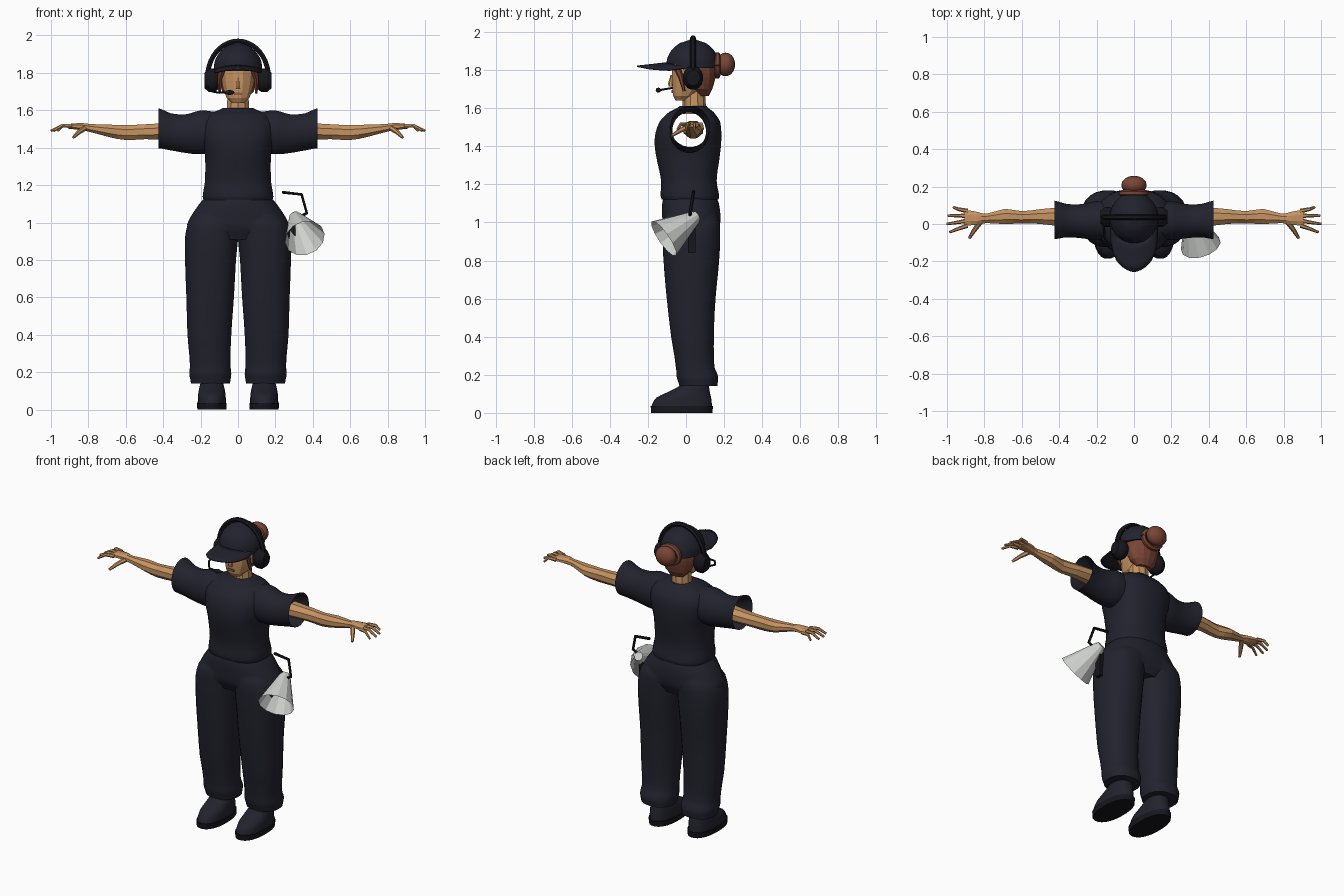
import bpy, bmesh, math
from mathutils import Vector

if "Cube" in bpy.data.objects:
    bpy.data.objects.remove(bpy.data.objects["Cube"])


def material(name, r, g, b):
    m = bpy.data.materials.new(name)
    m.use_nodes = True
    m.diffuse_color = (r, g, b, 1)
    bsdf = m.node_tree.nodes["Principled BSDF"]
    bsdf.inputs["Base Color"].default_value = (r, g, b, 1)
    bsdf.inputs["Roughness"].default_value = 0.8
    return m


NAVY = material("navy cloth", .016, .016, .027)
BLACK = material("black plastic", .008, .008, .012)
SKIN = material("tan skin", .56, .29, .12)
HAIR = material("auburn hair", .19, .06, .035)
LIPS = material("muted lips", .32, .10, .06)
GREY = material("pale grey", .62, .64, .62)
smooth_parts = []


def finish(name, bm, mat, smooth):
    bmesh.ops.recalc_face_normals(bm, faces=bm.faces)
    mesh = bpy.data.meshes.new(name)
    bm.to_mesh(mesh)
    bm.free()
    mesh.materials.append(mat)
    obj = bpy.data.objects.new(name, mesh)
    bpy.context.collection.objects.link(obj)
    if smooth:
        smooth_parts.append(obj)
    return obj


def refine(rows, steps):
    """Catmull-Rom interpolation between the given rings."""
    rows = [Vector(r) for r in rows]
    out = []
    for i in range(len(rows) - 1):
        a, b, c, d = rows[max(i - 1, 0)], rows[i], rows[i + 1], rows[min(i + 2, len(rows) - 1)]
        for k in range(steps):
            t = k / steps
            row = b + (c - a) * (t / 2) + (a * 2 - b * 5 + c * 4 - d) * (t * t / 2) \
                + (b * 3 - a - c * 3 + d) * (t ** 3 / 2)
            row[0] = b[0] + (c[0] - b[0]) * t
            out.append(row)
    return out + [rows[-1]]


def loft(name, rows, mat, axis="z", sides=24, power=2, steps=3, side=1, caps=True, smooth=True):
    """Rings of (position, centre u, centre v, radius u, radius v) along an axis."""
    bm = bmesh.new()
    rings = []
    for p, cu, cv, ru, rv in refine(rows, steps):
        ring = []
        for i in range(sides):
            a = math.tau * (i + .5) / sides
            c, s = math.cos(a), math.sin(a)
            u = cu + ru * math.copysign(abs(c) ** (2 / power), c)
            v = cv + rv * math.copysign(abs(s) ** (2 / power), s)
            co = (u, v, p) if axis == "z" else (p, u, v)
            ring.append(bm.verts.new((co[0] * side, co[1], co[2])))
        rings.append(ring)
    for lo, hi in zip(rings, rings[1:]):
        for i in range(sides):
            j = (i + 1) % sides
            bm.faces.new((lo[i], lo[j], hi[j], hi[i]))
    if caps:
        bm.faces.new(rings[0])
        bm.faces.new(rings[-1])
    return finish(name, bm, mat, smooth)


def tube(name, points, radius, mat, taper=1.0, side=1):
    """Round rod through points, converted to a mesh."""
    curve = bpy.data.curves.new(name, "CURVE")
    curve.dimensions = "3D"
    curve.bevel_depth = radius
    curve.bevel_resolution = 1
    curve.use_fill_caps = True
    line = curve.splines.new("POLY")
    line.points.add(len(points) - 1)
    for i, (x, y, z) in enumerate(points):
        line.points[i].co = (x * side, y, z, 1)
        line.points[i].radius = 1 + (taper - 1) * i / (len(points) - 1)
    temp = bpy.data.objects.new(name, curve)
    bm = bmesh.new()
    bpy.context.collection.objects.link(temp)
    bpy.context.view_layer.update()
    mesh = bpy.data.meshes.new_from_object(temp.evaluated_get(bpy.context.evaluated_depsgraph_get()))
    bm.from_mesh(mesh)
    bpy.data.objects.remove(temp)
    bpy.data.meshes.remove(mesh)
    return finish(name, bm, mat, True)


def ball(name, centre, radii, mat, smooth=True):
    bm = bmesh.new()
    bmesh.ops.create_uvsphere(bm, u_segments=16, v_segments=10, radius=1)
    bmesh.ops.scale(bm, vec=radii, verts=bm.verts)
    bmesh.ops.translate(bm, vec=centre, verts=bm.verts)
    return finish(name, bm, mat, smooth)


def box(name, centre, size, mat):
    bm = bmesh.new()
    bmesh.ops.create_cube(bm, size=1)
    bmesh.ops.scale(bm, vec=size, verts=bm.verts)
    bmesh.ops.translate(bm, vec=centre, verts=bm.verts)
    return finish(name, bm, mat, False)


def unite(base, others):
    bpy.context.view_layer.objects.active = base
    for other in others:
        mod = base.modifiers.new("join", "BOOLEAN")
        mod.operation, mod.solver, mod.object = "UNION", "EXACT", other
        bpy.ops.object.modifier_apply(modifier=mod.name)
        smooth_parts.remove(other)
        bpy.data.objects.remove(other)


# Trousers
LEG = [(.14, .147, .065, .105, .10), (.19, .148, .06, .113, .11), (.24, .149, .048, .109, .102),
       (.4, .153, .034, .118, .113), (.6, .149, .027, .128, .129), (.8, .147, .028, .137, .147),
       (.92, .141, .028, .143, .152), (1.0, .128, .028, .138, .15), (1.06, .1, .028, .12, .13)]
PELVIS = [(.91, 0, .028, .2, .12), (.97, 0, .028, .272, .148), (1.03, 0, .028, .255, .154),
          (1.1, 0, .024, .208, .15), (1.15, 0, .02, .17, .135)]
trousers = loft("trousers", PELVIS, NAVY, power=2.3)
unite(trousers, [loft("leg", LEG, NAVY, power=2.3, side=s) for s in (1, -1)])

# Shirt with open sleeves and hem
TORSO = [(1.12, 0, .022, .186, .15), (1.14, 0, .02, .19, .155), (1.22, 0, .015, .178, .147),
         (1.36, 0, .01, .178, .17), (1.45, 0, .011, .198, .176), (1.53, 0, .02, .2, .16),
         (1.58, 0, .028, .16, .118), (1.612, 0, .038, .08, .07)]
SLEEVE = [(.1, .02, 1.485, .10, .105), (.2, .018, 1.482, .105, .118), (.28, .015, 1.475, .092, .104),
          (.36, .018, 1.485, .09, .1), (.425, .022, 1.504, .104, .108)]
shirt = loft("shirt", TORSO, NAVY, power=2.4)
unite(shirt, [loft("sleeve", SLEEVE, NAVY, axis="x", side=s) for s in (1, -1)])
bm = bmesh.new()
bm.from_mesh(shirt.data)
ends = [f for f in bm.faces if all(abs(v.co.x) > .42 for v in f.verts)
        or all(v.co.z < 1.125 for v in f.verts)]
bmesh.ops.delete(bm, geom=ends, context="FACES_ONLY")
bm.to_mesh(shirt.data)
bm.free()

# Shoes, arms and hands
SOLE = [(0, .14, -.022, .078, .162), (.035, .14, -.022, .08, .165)]
UPPER = [(.035, .14, -.022, .076, .16), (.08, .14, -.012, .074, .145), (.115, .14, .02, .068, .105),
         (.145, .14, .045, .06, .075), (.2, .14, .055, .055, .06)]
ARM = [(.37, .038, 1.488, .056, .048), (.5, .04, 1.485, .043, .043), (.6, .036, 1.481, .035, .043),
       (.69, .04, 1.49, .044, .036), (.79, .03, 1.505, .027, .023), (.84, .031, 1.513, .037, .021),
       (.905, .033, 1.514, .046, .014)]
for s, label in ((1, "left"), (-1, "right")):
    loft(label + "_shoe_sole", SOLE, BLACK, power=2.3, steps=1, side=s)
    loft(label + "_shoe", UPPER, NAVY, power=2.2, side=s)
    loft(label + "_arm", ARM, SKIN, axis="x", sides=8, steps=2, side=s, smooth=False)
    for i in range(4):
        y, reach = .07 - .026 * i, (.965, .995, 1.0, .985)[i]
        spread = y * 1.7 - .03
        tube(label + "_finger", [(.89, y, 1.515), (.94, (y + spread) / 2, 1.518), (reach, spread, 1.49)],
             .0125, SKIN, .55, s)
    tube(label + "_thumb", [(.82, .015, 1.505), (.855, -.035, 1.48), (.88, -.075, 1.455)], .016, SKIN, .5, s)

# Head and neck
HEAD = [(1.64, 0, -.025, .036, .03), (1.665, 0, -.008, .062, .062), (1.72, 0, .02, .083, .095),
        (1.8, 0, .03, .095, .106), (1.88, 0, .03, .09, .1)]
loft("neck", [(1.57, 0, .045, .066, .062), (1.72, 0, .04, .056, .058)], SKIN, sides=10, steps=1, smooth=False)
loft("head", HEAD, SKIN, sides=12, steps=2, power=2.2, smooth=False)
loft("nose", [(1.715, 0, -.08, .014, .012), (1.73, 0, -.08, .013, .014), (1.775, 0, -.075, .007, .006)],
     SKIN, sides=6, steps=1, smooth=False)
box("lips", (0, -.073, 1.688), (.044, .008, .014), LIPS)

# Hair
HAIR_ROWS = [(1.665, 0, .09, .05, .03), (1.7, 0, .083, .086, .055), (1.76, 0, .07, .104, .085),
             (1.81, 0, .052, .11, .112), (1.87, 0, .04, .105, .115)]
loft("hair", HAIR_ROWS, HAIR, sides=14, steps=2, smooth=False)
for s in (1, -1):
    tube("side_lock", [(.082, -.055, 1.83), (.098, -.03, 1.77), (.098, -.01, 1.69)], .021, HAIR, .35, s)
ball("hair_bun", (0, .208, 1.83), (.068, .05, .062), HAIR)
tube("bun_band", [(.066 * math.cos(a), .165, 1.825 + .055 * math.sin(a))
                  for a in [math.tau * i / 16 for i in range(17)]], .016, HAIR)

# Cap with curved brim
DOME = [(1.81, 0, .033, .13, .138), (1.86, 0, .034, .126, .134), (1.905, 0, .035, .103, .112),
        (1.942, 0, .036, .064, .07), (1.962, 0, .037, .012, .012)]
loft("cap", DOME, NAVY)
bm = bmesh.new()
grid = []
for j in range(5):
    t, row = j / 4, []
    for i in range(17):
        u = i / 8 - 1
        back = .033 - .13 * math.sqrt(1 - u * u)
        front = -.257 + .09 * abs(u) ** 1.7 + .08 * u ** 8
        row.append(bm.verts.new((.127 * u, back + (front - back) * t, 1.842 - .018 * t - .022 * u * u)))
    grid.append(row)
for a, b in zip(grid, grid[1:]):
    for i in range(16):
        bm.faces.new((a[i], a[i + 1], b[i + 1], b[i]))
brim = finish("cap_brim", bm, NAVY, True)
brim.modifiers.new("thickness", "SOLIDIFY").thickness = .008

# Headset
CUP = [(.108, .037, 1.76, .042, .05), (.125, .037, 1.76, .054, .064),
       (.155, .037, 1.76, .054, .064), (.18, .037, 1.76, .036, .042)]
for s in (1, -1):
    loft("ear_cup", CUP, BLACK, axis="x", sides=16, steps=1, side=s)
tube("headband", [(.163 * math.cos(a), .037, 1.775 + .195 * math.sin(a))
                  for a in [math.pi * i / 20 for i in range(21)]], .015, BLACK)
tube("microphone_boom", [(-.165, .01, 1.73), (-.155, -.08, 1.705), (-.11, -.14, 1.695), (-.05, -.145, 1.695)],
     .006, BLACK)
ball("microphone", (-.045, -.145, 1.695), (.026, .014, .013), BLACK)

# Megaphone hanging at the hip
throat, mouth = Vector((.305, .05, 1.03)), Vector((.357, -.117, .916))
axis = mouth - throat
bell = loft("megaphone_bell", [(0, 0, 0, .034, .034), (axis.length, 0, 0, .11, .11)], GREY,
            sides=12, steps=1, caps=False, smooth=False)
plug = loft("megaphone_back", [(-.012, 0, 0, .026, .026), (.01, 0, 0, .034, .034)], GREY,
            sides=12, steps=1, smooth=False)
for part in (bell, plug):
    part.rotation_euler = axis.to_track_quat("Z", "Y").to_euler()
    part.location = throat
box("megaphone_handle", (.292, .03, .92), (.03, .04, .16), BLACK)
tube("megaphone_strap", [(.235, .04, 1.162), (.34, .038, 1.15), (.368, .022, 1.05), (.33, .02, 1.03)], .009, BLACK)

# Smooth shading with sharp edges kept
bpy.ops.object.select_all(action="DESELECT")
for part in smooth_parts:
    part.select_set(True)
bpy.context.view_layer.objects.active = shirt
bpy.ops.object.shade_smooth_by_angle(angle=math.radians(40))
